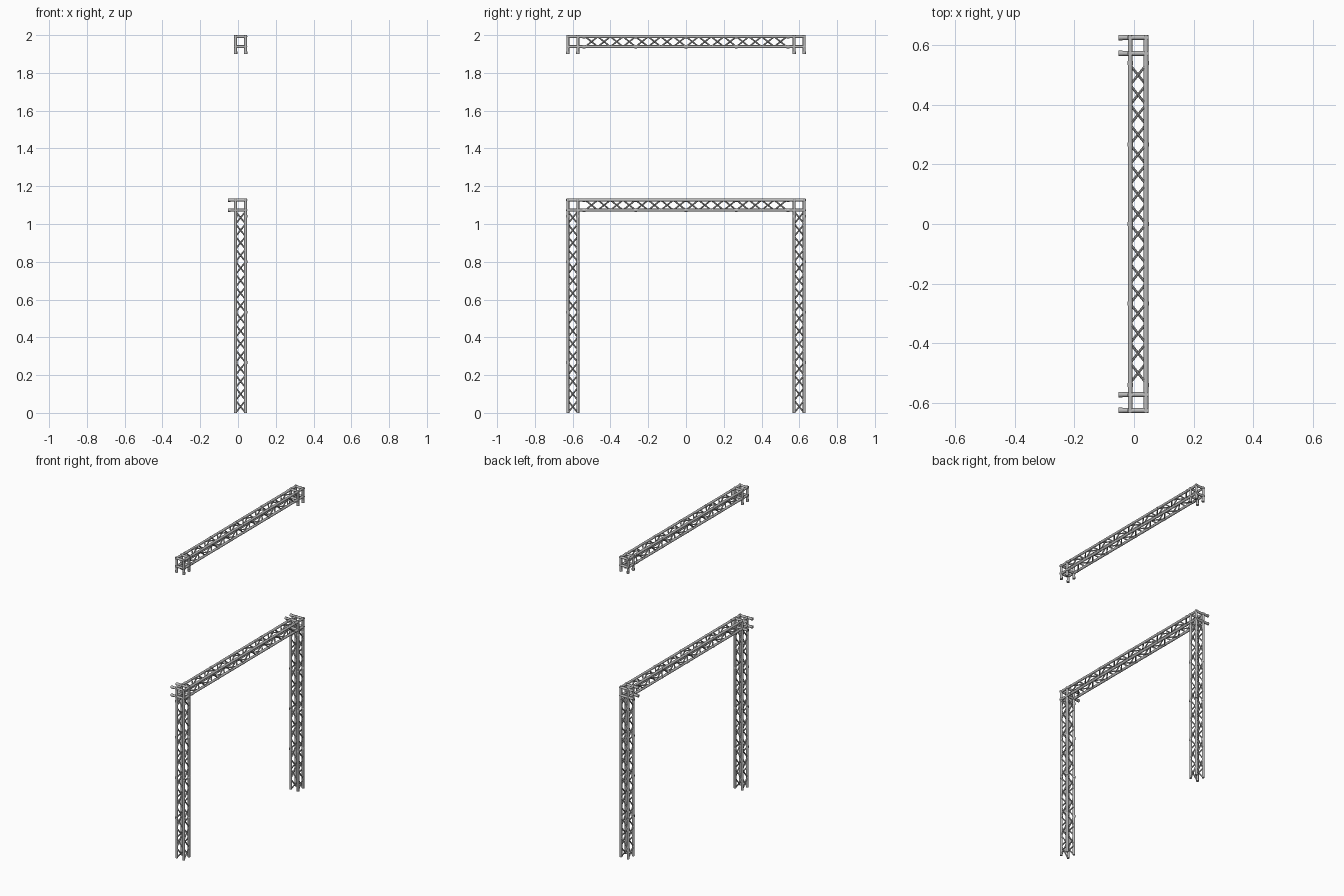
import bpy, bmesh
from mathutils import Vector, Matrix

if "Cube" in bpy.data.objects:
    bpy.data.objects.remove(bpy.data.objects["Cube"])

metal = bpy.data.materials.new("aluminium_grey")
metal.use_nodes = True
GREY = (0.5, 0.5, 0.5, 1)
metal.diffuse_color = GREY
metal.node_tree.nodes["Principled BSDF"].inputs["Base Color"].default_value = GREY

R_CHORD, R_ROD, R_COUPLER = 0.008, 0.0042, 0.0092
GAP = 0.0533          # spacing between chord centres
PITCH = 0.0667        # length of one diagonal
STUB = 0.101          # corner arm length measured from its outer face
X, Y, Z = Vector((1, 0, 0)), Vector((0, 1, 0)), Vector((0, 0, 1))
CX, CY = 0.0137, 0.5993


def tube(bm, a, b, r, sides=12):
    d = b - a
    m = Matrix.Translation((a + b) / 2) @ d.to_track_quat('Z', 'Y').to_matrix().to_4x4()
    bmesh.ops.create_cone(bm, cap_ends=True, segments=sides, radius1=r, radius2=r,
                          depth=d.length, matrix=m)


def finish(bm, name):
    mesh = bpy.data.meshes.new(name)
    bm.to_mesh(mesh)
    bm.free()
    mesh.materials.append(metal)
    obj = bpy.data.objects.new(name, mesh)
    bpy.context.collection.objects.link(obj)
    for o in bpy.context.selected_objects:
        o.select_set(False)
    obj.select_set(True)
    bpy.context.view_layer.objects.active = obj
    bpy.ops.object.shade_smooth_by_angle(angle=0.7)


def truss(name, start, along, u, v, count=16, per_section=4):
    """Box truss: four chords, zigzag lacing on each side, couplers between sections."""
    bm = bmesh.new()
    h = GAP / 2
    ring = [start + u * (h * a) + v * (h * b) for a, b in ((-1, -1), (1, -1), (1, 1), (-1, 1))]
    length = count * PITCH
    for c in ring:
        tube(bm, c, c + along * length, R_CHORD)
        for k in range(per_section, count, per_section):
            mid = c + along * (k * PITCH)
            tube(bm, mid - along * 0.007, mid + along * 0.007, R_COUPLER)
    # Opposite sides run in opposite phase
    for side in range(4):
        pair = (ring[side], ring[(side + 1) % 4])
        for i in range(count):
            a, b = pair[i % 2], pair[(i + 1) % 2]
            # Stop just short of the chord ends so the rods stay inside the tubes
            p, q = a + along * (i * PITCH), b + along * ((i + 1) * PITCH)
            tube(bm, p.lerp(q, 0.06), p.lerp(q, 0.94), R_ROD, 8)
    finish(bm, name)


def corner(name, centre, arms):
    """Cube of tubes whose edges extend along the given arm directions."""
    bm = bmesh.new()
    h = GAP / 2
    reach = STUB - R_CHORD - h
    for axis, u, v in ((X, Y, Z), (Y, Z, X), (Z, X, Y)):
        for su in (-h, h):
            for sv in (-h, h):
                mid = centre + u * su + v * sv
                ends = []
                for s in (-1, 1):
                    d = axis * s
                    is_arm = any(d.dot(arm) > 0.9 for arm in arms)
                    end = mid + d * (reach if is_arm else h + R_CHORD * 0.95)
                    ends.append(end)
                    if is_arm:
                        tube(bm, end - d * 0.014, end, R_COUPLER)
                tube(bm, ends[0], ends[1], R_CHORD)
    finish(bm, name)


# Legs, then beams and corners at both heights
for side, s in (("front", -1), ("back", 1)):
    truss(side + "_leg", Vector((CX, s * CY, 0)), Z, X, Y)

for level, z, arms in (("lower", 1.1, (-X, -Z)), ("upper", 1.9653, (-Z,))):
    truss(level + "_beam", Vector((CX, -8 * PITCH, z)), Y, X, Z)
    for side, s in (("front", -1), ("back", 1)):
        corner(level + "_" + side + "_corner", Vector((CX, s * CY, z)), arms + (Y * -s,))
